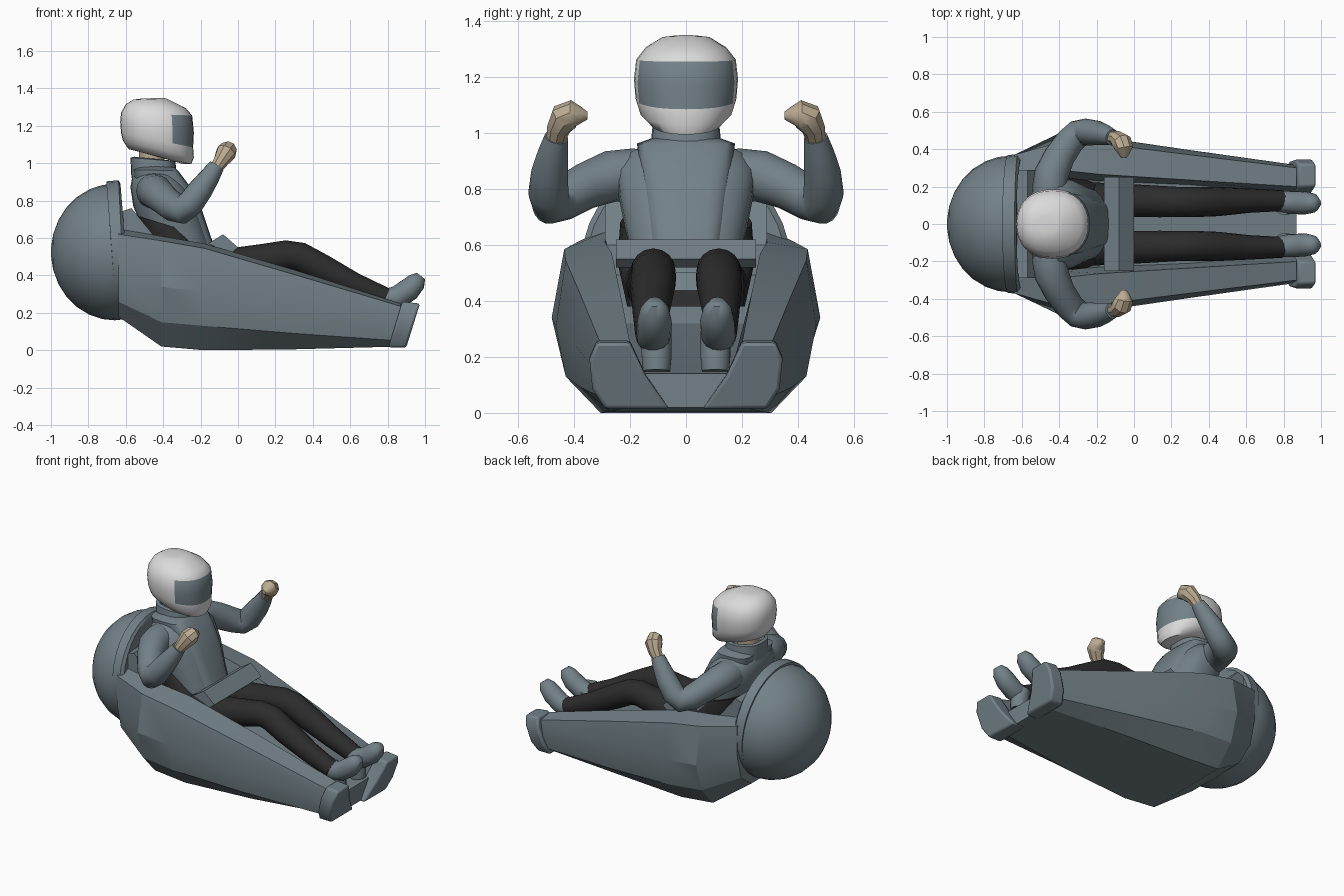
import bpy, bmesh, math
from mathutils import Vector

if "Cube" in bpy.data.objects:
    bpy.data.objects.remove(bpy.data.objects["Cube"])


def material(name, r, g, b):
    m = bpy.data.materials.new(name)
    m.diffuse_color = (r, g, b, 1)
    m.use_nodes = True
    m.node_tree.nodes["Principled BSDF"].inputs["Base Color"].default_value = m.diffuse_color
    return m


BLUE = material("slate_blue", 0.17, 0.22, 0.245)
BLACK = material("trouser_black", 0.025, 0.025, 0.026)
WHITE = material("helmet_white", 0.72, 0.71, 0.71)
SKIN = material("skin", 0.50, 0.41, 0.29)


def loft(name, rings, mat, angle=40, mat2=None, rule=None):
    """Skin a list of equally long closed rings and cap both ends."""
    bm = bmesh.new()
    vs = [[bm.verts.new(p) for p in r] for r in rings]
    n = len(vs[0])
    for i, (a, b) in enumerate(zip(vs, vs[1:])):
        for j in range(n):
            k = (j + 1) % n
            f = bm.faces.new((a[j], a[k], b[k], b[j]))
            if rule and rule(i, j):
                f.material_index = 1
    bm.faces.new(vs[0])
    bm.faces.new(vs[-1])
    bmesh.ops.recalc_face_normals(bm, faces=bm.faces)
    me = bpy.data.meshes.new(name)
    bm.to_mesh(me)
    bm.free()
    me.materials.append(mat)
    if mat2:
        me.materials.append(mat2)
    ob = bpy.data.objects.new(name, me)
    bpy.context.collection.objects.link(ob)
    bpy.ops.object.select_all(action='DESELECT')
    ob.select_set(True)
    bpy.context.view_layer.objects.active = ob
    bpy.ops.object.shade_smooth_by_angle(angle=math.radians(angle))
    return ob


def tube(name, path, mat, n=14, angle=60, side=1):
    """Round limb through (x, y, z, radius) points; side mirrors y."""
    pts = [Vector((p[0], p[1] * side, p[2])) for p in path]
    rings, u, last = [], None, None
    for i, p in enumerate(pts):
        t = (pts[min(i + 1, len(pts) - 1)] - pts[max(i - 1, 0)]).normalized()
        if u is None:
            u = t.orthogonal().normalized()
        else:
            u = last.rotation_difference(t) @ u
        last = t
        v = t.cross(u)
        rings.append([p + path[i][3] * (u * math.cos(a) + v * math.sin(a))
                      for a in (math.tau * j / n for j in range(n))])
    return loft(name, rings, mat, angle)


def oval(back, front, w, n=32, power=1.0):
    """Closed ring between a back and a front (x, z) point, half width w."""
    out = []
    for j in range(n):
        a = math.tau * j / n
        c, s = math.cos(a), math.sin(a)
        c = math.copysign(abs(c) ** power, c)
        s = math.copysign(abs(s) ** power, s)
        t = (c + 1) / 2
        out.append((back[0] + (front[0] - back[0]) * t, w * s,
                    back[1] + (front[1] - back[1]) * t))
    return out


def disc(x, r, z=0.53, tilt=0.0, n=32):
    return [(x - tilt * math.sin(a) * r, r * math.cos(a), z + r * math.sin(a))
            for a in (math.tau * j / n for j in range(n))]


def bevel(ob, width):
    m = ob.modifiers.new("bevel", 'BEVEL')
    m.width, m.segments, m.limit_method = width, 2, 'ANGLE'


# Hull: stations along x, each a half section from keel out, up and into the cockpit
stations = [
    (-0.64, [(.22, .18), (.33, .26), (.37, .42), (.37, .62), (.28, .65), (.25, .58)]),
    (-0.41, [(.30, .02), (.42, .15), (.48, .34), (.435, .585), (.29, .61), (.25, .48)]),
    (-0.18, [(.305, .0), (.43, .13), (.465, .31), (.43, .545), (.265, .57), (.23, .32)]),
    (0.30, [(.27, .005), (.375, .09), (.395, .24), (.37, .405), (.235, .43), (.21, .22)]),
    (0.87, [(.20, .02), (.29, .05), (.315, .14), (.30, .235), (.20, .25), (.16, .14)]),
]
rings = []
for x, half in stations:
    rings.append([(x, y, z) for y, z in half] + [(x, -y, z) for y, z in reversed(half)])
hull = loft("hull", rings, BLUE, 22)

# Nose pods at both front corners, leaning forward
for s, tag in ((1, "left"), (-1, "right")):
    sec = [(.06, .015), (.29, .015), (.335, .09), (.345, .20), (.32, .26), (.20, .26), (.145, .14)]
    pod = loft("nose_pod_" + tag,
               [[(x0 + z * .3, y * s, z - dz * z) for y, z in sec]
                for x0, dz in ((.80, 0), (.895, .04))], BLUE, 35)
    bevel(pod, .012)

# Rear dome and its rim
steps = [math.radians(a) for a in (4, 15, 28, 41, 54, 67, 79, 90)]
loft("rear_dome", [disc(-.66 - .34 * math.cos(a), .365 * math.sin(a), .525) for a in steps]
     + [disc(-.63, .362, .525)], BLUE, 60)
loft("dome_rim", [disc(-.68, .345, .535, .05), disc(-.675, .368, .535, .08),
                  disc(-.62, .374, .535, .05), disc(-.60, .355, .535, .08),
                  disc(-.61, .30, .535, .08)], BLUE, 35)

# Lap bar across the cockpit and the seat back
bar = [(-.16, .57), (-.08, .62), (0, .55), (-.035, .52), (-.10, .545)]
loft("lap_bar", [[(x, y, z) for x, z in bar] for y in (-.25, .25)], BLUE, 20)
back = [(-.63, .74), (-.57, .76), (-.44, .60), (-.44, .45), (-.63, .45)]
loft("seat_back", [[(x, y, z) for x, z in back] for y in (-.29, .29)], BLUE, 20)

# Trouser seat behind and under the jacket
loft("trouser_seat", [oval((-.42, .38), (-.06, .38), .21, 20, .75),
                      oval((-.51, .58), (-.15, .50), .245, 20, .75),
                      oval((-.54, .72), (-.28, .64), .235, 20, .75)], BLACK, 50)

# Jacket torso, front panel and collar
loft("jacket", [oval((-.44, .44), (-.10, .44), .19, 24, .8),
                oval((-.50, .62), (-.165, .62), .21, 24, .8),
                oval((-.56, .77), (-.215, .77), .24, 24, .8),
                oval((-.575, .87), (-.27, .87), .25, 24, .85),
                oval((-.565, .93), (-.315, .93), .21, 24),
                oval((-.54, .97), (-.34, .96), .12, 24)], BLUE, 60)
loft("jacket_front_panel", [oval((-.40, .50), (-.105, .50), .125, 24, .5),
                            oval((-.45, .62), (-.15, .62), .135, 24, .5),
                            oval((-.50, .77), (-.20, .77), .155, 24, .5),
                            oval((-.55, .88), (-.26, .88), .168, 24, .5),
                            oval((-.56, .965), (-.32, .96), .175, 24, .5),
                            oval((-.53, .985), (-.34, .98), .12, 24, .8)], BLUE, 35)
loft("collar", [oval((-.57, .92), (-.325, .92), .13, 24, .8),
                oval((-.575, 1.03), (-.335, 1.01), .12, 24, .8),
                oval((-.555, 1.035), (-.36, 1.015), .10, 24, .8),
                oval((-.55, .99), (-.37, .98), .09, 24, .8)], BLUE, 35)
loft("neck", [oval((-.53, .97), (-.40, .97), .07, 16),
              oval((-.53, 1.12), (-.38, 1.10), .08, 16)], SKIN, 60)

# Helmet, with the visor as the front faces of the two middle bands
helmet = [((-.52, 1.06), (-.29, .995), .09), ((-.585, 1.075), (-.25, .995), .125),
          ((-.615, 1.12), (-.236, 1.03), .165), ((-.625, 1.16), (-.240, 1.085), .180),
          ((-.63, 1.22), (-.236, 1.165), .186), ((-.625, 1.27), (-.245, 1.255), .178),
          ((-.60, 1.315), (-.28, 1.295), .145), ((-.56, 1.34), (-.38, 1.345), .085),
          ((-.52, 1.345), (-.41, 1.35), .04)]
loft("helmet", [oval(b, f, w, 32, .9) for b, f, w in helmet], WHITE, 45, BLUE,
     lambda i, j: i in (3, 4) and (j < 6 or j >= 26))

# Limbs, mirrored left and right
for s, tag in ((1, "left"), (-1, "right")):
    tube("sleeve_" + tag, [(-.45, .10, .85, .085), (-.45, .19, .85, .095), (-.44, .27, .845, .092),
                           (-.40, .36, .81, .083), (-.345, .44, .765, .078), (-.30, .482, .75, .076),
                           (-.255, .492, .785, .072), (-.20, .487, .86, .066),
                           (-.15, .475, .93, .054), (-.115, .463, .985, .043)], BLUE, 16, side=s)
    tube("hand_" + tag, [(-.12, .465, .97, .034), (-.09, .457, 1.015, .042),
                         (-.065, .435, 1.055, .055), (-.055, .405, 1.068, .05),
                         (-.055, .378, 1.062, .032), (-.055, .352, 1.062, .014)],
         SKIN, 9, 35, s)
    tube("trouser_leg_" + tag, [(-.28, .13, .46, .095), (-.02, .125, .46, .088),
                                (.14, .12, .485, .084), (.26, .117, .508, .08),
                                (.33, .117, .498, .08), (.45, .12, .435, .078),
                                (.62, .125, .35, .065), (.79, .125, .278, .056)],
         BLACK, 16, side=s)
    tube("shoe_" + tag, [(.765, .118, .275, .052), (.80, .118, .272, .06), (.85, .115, .282, .062),
                         (.915, .112, .325, .062), (.955, .112, .367, .052),
                         (.978, .112, .397, .028)], BLUE, 14, side=s)
    tube("shoe_heel_" + tag, [(.80, .105, .29, .055), (.815, .105, .20, .055),
                              (.82, .105, .15, .05)], BLUE, 12, side=s)
